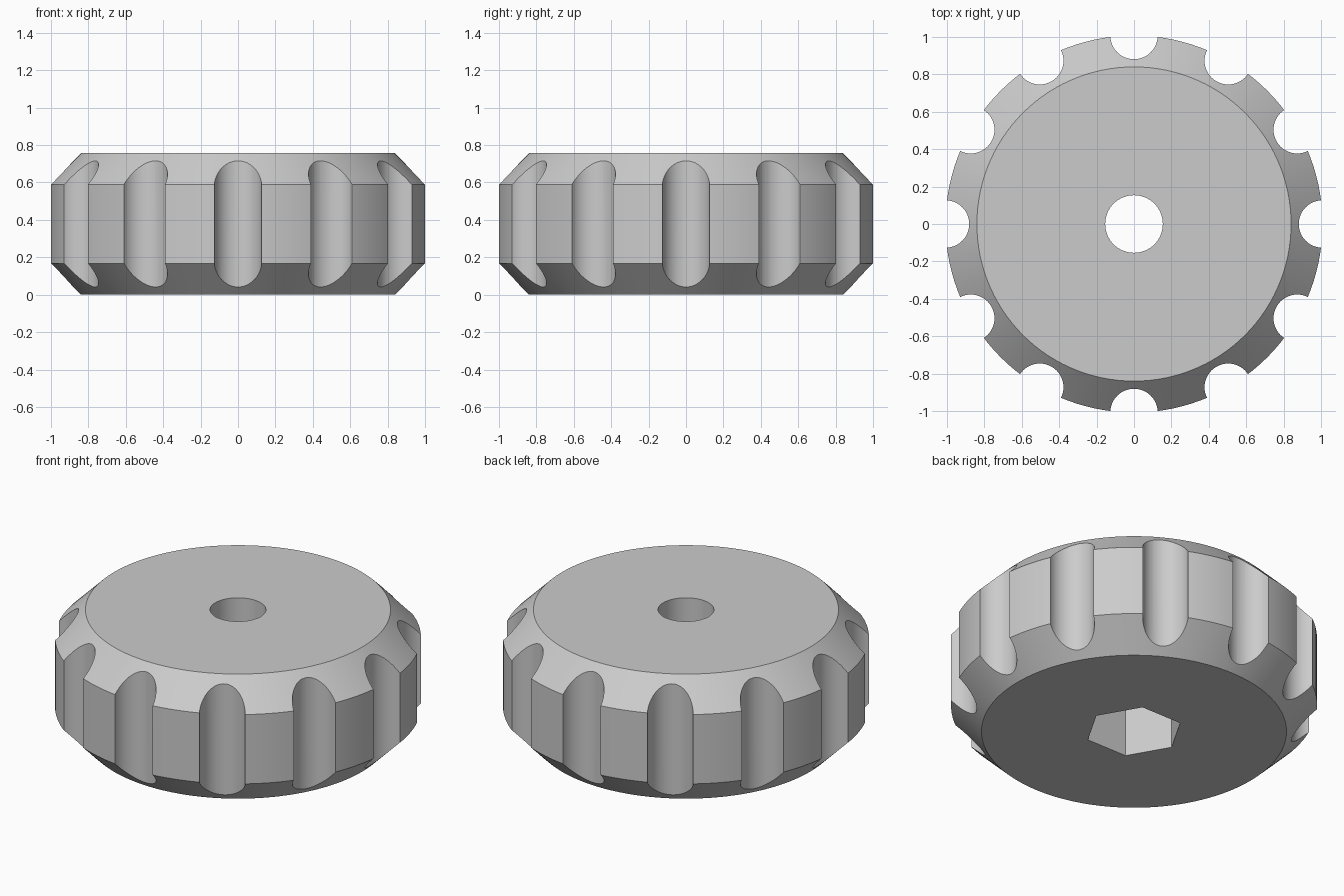
import bpy, bmesh, math
from mathutils import Matrix

if "Cube" in bpy.data.objects:
    bpy.data.objects.remove(bpy.data.objects["Cube"], do_unlink=True)

RADIUS, HEIGHT, CHAMFER = 1.008, 0.757, 0.168
GROOVES, GROOVE_RADIUS = 12, 0.127
BORE_RADIUS, HEX_RADIUS, HEX_DEPTH = 0.154, 0.27, 0.38

grey = bpy.data.materials.new("plain grey")
grey.use_nodes = True
grey.diffuse_color = (0.6, 0.6, 0.6, 1)
grey.node_tree.nodes["Principled BSDF"].inputs["Base Color"].default_value = (0.6, 0.6, 0.6, 1)


def add_prism(bm, radius, bottom, top, sides, x=0, y=0, end_radius=None):
    """Upright prism or cone section between two heights."""
    bmesh.ops.create_cone(
        bm, cap_ends=True, segments=sides, radius1=radius,
        radius2=radius if end_radius is None else end_radius, depth=top - bottom,
        matrix=Matrix.Translation((x, y, (bottom + top) / 2)))


def make_object(name, bm):
    mesh = bpy.data.meshes.new(name)
    bm.to_mesh(mesh)
    bm.free()
    mesh.materials.append(grey)
    obj = bpy.data.objects.new(name, mesh)
    bpy.context.collection.objects.link(obj)
    return obj


# Knob body: lathed profile with a chamfer at both rims
bm = bmesh.new()
inner = RADIUS - CHAMFER
profile = [(0, 0), (inner, 0), (RADIUS, CHAMFER), (RADIUS, HEIGHT - CHAMFER),
           (inner, HEIGHT), (0, HEIGHT)]
verts = [bm.verts.new((r, 0, z)) for r, z in profile]
edges = [bm.edges.new(pair) for pair in zip(verts, verts[1:])]
bmesh.ops.spin(bm, geom=verts + edges, cent=(0, 0, 0), axis=(0, 0, 1),
               angle=math.tau, steps=120, use_duplicate=False)
bmesh.ops.remove_doubles(bm, verts=bm.verts, dist=1e-4)
bmesh.ops.dissolve_limit(bm, angle_limit=0.01, verts=bm.verts, edges=bm.edges)
bmesh.ops.recalc_face_normals(bm, faces=bm.faces)
knob = make_object("knob_body", bm)

# Finger grooves around the rim
bm = bmesh.new()
for i in range(GROOVES):
    a = math.tau * i / GROOVES
    add_prism(bm, GROOVE_RADIUS, -0.2, HEIGHT + 0.2, 48,
              RADIUS * math.cos(a), RADIUS * math.sin(a))
grooves = make_object("groove_cutter", bm)

# Through bore
bm = bmesh.new()
add_prism(bm, BORE_RADIUS, -0.2, HEIGHT + 0.2, 64)
bore = make_object("bore_cutter", bm)

# Hexagonal nut pocket in the underside, with corners on the x axis
bm = bmesh.new()
add_prism(bm, HEX_RADIUS, -0.2, HEX_DEPTH, 6)
bmesh.ops.rotate(bm, verts=bm.verts, cent=(0, 0, 0),
                 matrix=Matrix.Rotation(math.pi / 6, 3, "Z"))
if max(v.co.x for v in bm.verts) < HEX_RADIUS - 0.001:
    bmesh.ops.rotate(bm, verts=bm.verts, cent=(0, 0, 0),
                     matrix=Matrix.Rotation(math.pi / 6, 3, "Z"))
pocket = make_object("pocket_cutter", bm)

# Cut everything, then remove the helpers
bpy.ops.object.select_all(action="DESELECT")
bpy.context.view_layer.objects.active = knob
knob.select_set(True)
for cutter in (grooves, bore, pocket):
    cutter.hide_render = True
    mod = knob.modifiers.new(cutter.name, "BOOLEAN")
    mod.operation = "DIFFERENCE"
    mod.solver = "EXACT"
    mod.object = cutter
    bpy.ops.object.modifier_apply(modifier=mod.name)
    bpy.data.objects.remove(cutter, do_unlink=True)

bpy.ops.object.shade_smooth_by_angle(angle=math.radians(20))
